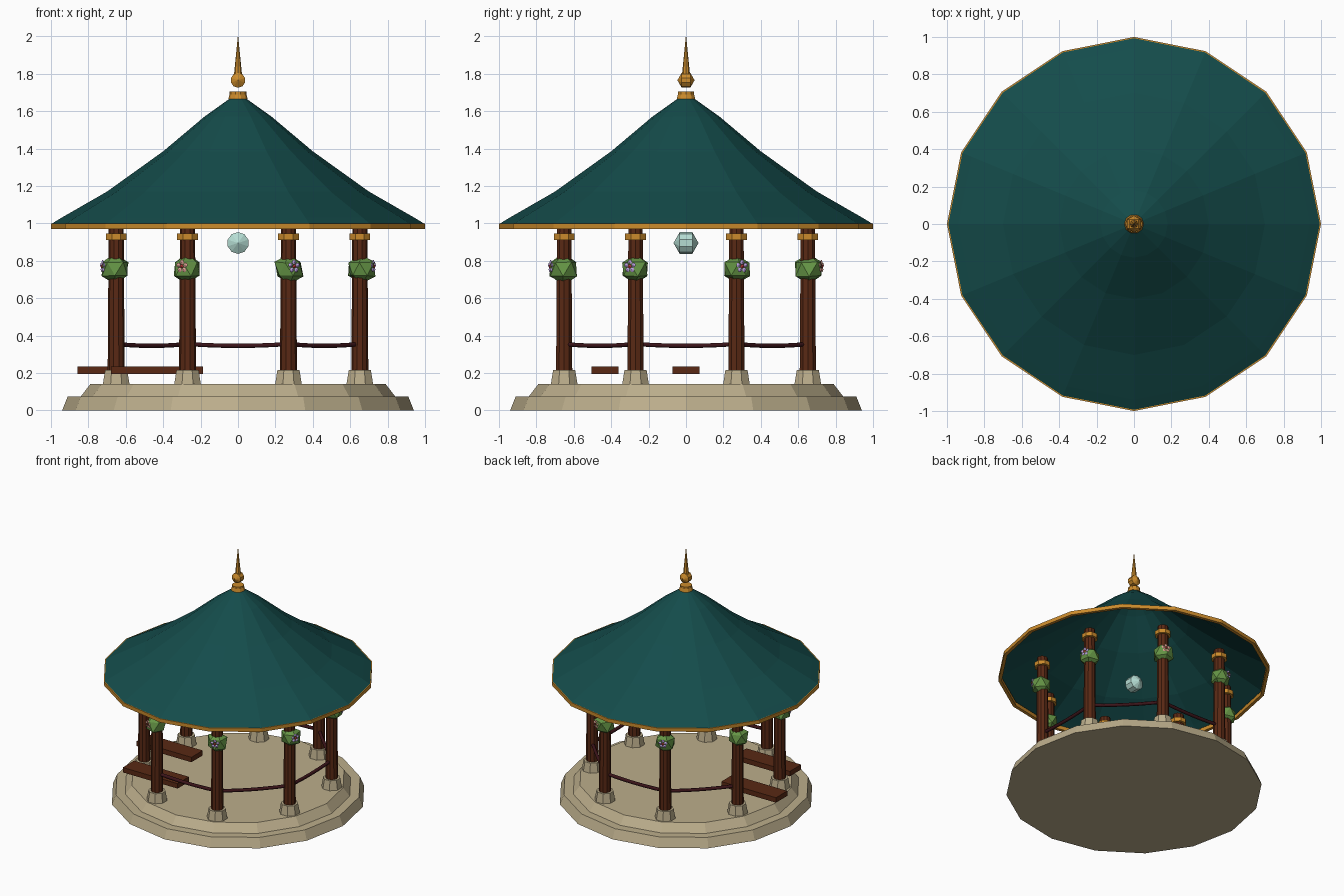
import bpy, bmesh, math, random
from mathutils import Vector, Matrix

if "Cube" in bpy.data.objects:
    bpy.data.objects.remove(bpy.data.objects["Cube"])

random.seed(4)


def mat(name, r, g, b):
    m = bpy.data.materials.new(name)
    m.diffuse_color = (r, g, b, 1)
    m.use_nodes = True
    m.node_tree.nodes["Principled BSDF"].inputs["Base Color"].default_value = m.diffuse_color
    return m


TEAL = mat("teal roof", 0.007, 0.072, 0.07)
GOLD = mat("gold trim", 0.6, 0.26, 0.025)
STONE = mat("pale stone", 0.5, 0.42, 0.26)
WOOD = mat("red brown wood", 0.1, 0.022, 0.007)
ROPE = mat("dark maroon", 0.045, 0.007, 0.01)
LEAF = mat("leaf green", 0.13, 0.3, 0.06)
GLASS = mat("pale aqua", 0.46, 0.72, 0.65)
LILAC = mat("lilac petal", 0.5, 0.36, 0.75)
PINK = mat("pink petal", 0.75, 0.36, 0.3)
RED = mat("red flower centre", 0.4, 0.03, 0.03)


def finish(name, bm, *mats):
    bmesh.ops.recalc_face_normals(bm, faces=bm.faces)
    me = bpy.data.meshes.new(name)
    bm.to_mesh(me)
    bm.free()
    for m in mats:
        me.materials.append(m)
    ob = bpy.data.objects.new(name, me)
    bpy.context.collection.objects.link(ob)
    return ob


def lathe(name, profile, sides, m, at=(0, 0, 0), turn=0.0, caps=True, closed=False):
    """Spin (radius, height) points around z."""
    bm = bmesh.new()
    rings = []
    for r, z in profile:
        rings.append([bm.verts.new((at[0] + r * math.cos(turn + math.tau * i / sides),
                                    at[1] + r * math.sin(turn + math.tau * i / sides),
                                    at[2] + z)) for i in range(sides)])
    pairs = list(zip(rings, rings[1:]))
    if closed:
        pairs.append((rings[-1], rings[0]))
    for a, b in pairs:
        for i in range(sides):
            j = (i + 1) % sides
            bm.faces.new((a[i], a[j], b[j], b[i]))
    if caps and not closed:
        bm.faces.new(rings[0][::-1])
        bm.faces.new(rings[-1])
    bmesh.ops.remove_doubles(bm, verts=bm.verts, dist=1e-5)
    return finish(name, bm, m)


def ball(name, at, r, m):
    """Low-poly ball whose poles point along y."""
    bm = bmesh.new()
    bmesh.ops.create_uvsphere(bm, u_segments=10, v_segments=3, radius=r,
                              matrix=Matrix.Translation(at) @ Matrix.Rotation(math.pi / 2, 4, 'X'))
    finish(name, bm, m)


def polar(r, deg, z):
    a = math.radians(deg)
    return Vector((r * math.cos(a), r * math.sin(a), z))


# Stepped stone floor
lathe("lower_step", [(0.94, 0), (0.91, 0.075)], 16, STONE)
lathe("upper_step", [(0.84, 0.075), (0.79, 0.14)], 16, STONE)

# Hollow roof with its gold rim
lathe("roof", [(0.993, 1.0), (0.94, 1.032), (0.70, 1.17), (0.40, 1.385),
               (0.18, 1.57), (0.04, 1.67)], 16, TEAL, caps=False)
lathe("roof_rim", [(1.0, 0.97), (1.0, 1.0), (0.975, 1.0), (0.975, 0.97)], 16, GOLD, closed=True)

# Finial and hanging lantern
lathe("finial_base", [(0.052, 1.665), (0.045, 1.69), (0.045, 1.705)], 10, GOLD)
ball("finial_ball", (0, 0, 1.765), 0.046, GOLD)
lathe("finial_spike", [(0.022, 1.79), (0.001, 2.0)], 8, GOLD)
ball("lantern", (0, 0, 0.895), 0.067, GLASS)


def flower(name, deg, z, petal):
    """Five flat petals and a centre, facing outward."""
    out = polar(1, deg, 0)
    side = Vector((-out.y, out.x, 0))
    c = polar(0.783, deg, z)
    bm = bmesh.new()

    def disc(center, r, n, idx):
        vs = [bm.verts.new(center + side * r * math.cos(math.tau * k / n)
                           + Vector((0, 0, 1)) * r * math.sin(math.tau * k / n)) for k in range(n)]
        tip = bm.verts.new(center + out * 0.007)
        for k in range(n):
            bm.faces.new((vs[k], vs[(k + 1) % n], tip)).material_index = idx
        bm.faces.new(vs[::-1]).material_index = idx

    for k in range(5):
        a = math.tau * k / 5 + math.pi / 2
        disc(c + side * 0.022 * math.cos(a) + Vector((0, 0, 0.022 * math.sin(a))), 0.013, 6, 0)
    disc(c + out * 0.004, 0.011, 6, 1)
    finish(name, bm, petal, RED)


# Eight columns with plinth, collar, leaves and a flower
petals = [LILAC, PINK, LILAC, None, LILAC, PINK, LILAC, LILAC]
for i in range(8):
    deg = 22.5 + 45 * i
    p = polar(0.705, deg, 0)
    lathe(f"column_{i}", [(0.046, 0.14), (0.04, 0.99)], 10, WOOD, p)
    lathe(f"column_plinth_{i}", [(0.077, 0.14), (0.064, 0.215)], 8, STONE, p, math.pi / 8)
    lathe(f"column_collar_{i}", [(0.06, 0.912), (0.06, 0.945)], 8, GOLD, p, math.pi / 8)
    bm = bmesh.new()
    bmesh.ops.create_icosphere(bm, subdivisions=1, radius=0.08)
    turn = Matrix.Rotation(random.uniform(0, 6), 3, 'Z')
    for v in bm.verts:
        v.co = turn @ v.co * random.uniform(0.9, 1.1) + polar(0.712, deg, 0.755)
    finish(f"leaf_cluster_{i}", bm, LEAF)
    if petals[i]:
        flower(f"flower_{i}", deg, 0.77, petals[i])

# Sagging rail ropes on six bays
for mid in (0, 45, 90, 135, 270, 315):
    a, b = polar(0.705, mid - 22.5, 0.355), polar(0.705, mid + 22.5, 0.355)
    cu = bpy.data.curves.new("rail_rope", 'CURVE')
    cu.dimensions = '3D'
    cu.bevel_depth = 0.013
    cu.bevel_resolution = 1
    cu.use_fill_caps = True
    sp = cu.splines.new('POLY')
    sp.points.add(6)
    for k in range(7):
        t = k / 6
        q = a.lerp(b, t)
        sp.points[k].co = (q.x, q.y, q.z - 0.04 * t * (1 - t), 1)
    cu.materials.append(ROPE)
    bpy.context.collection.objects.link(bpy.data.objects.new(f"rail_rope_{mid}", cu))

# Two bench planks in the open bays
for mid in (180, 225):
    bm = bmesh.new()
    bmesh.ops.create_cube(bm, size=1, matrix=Matrix.Translation(polar(0.612, mid, 0.215))
                          @ Matrix.Diagonal((0.49, 0.145, 0.04, 1)))
    finish(f"bench_{mid}", bm, WOOD)
